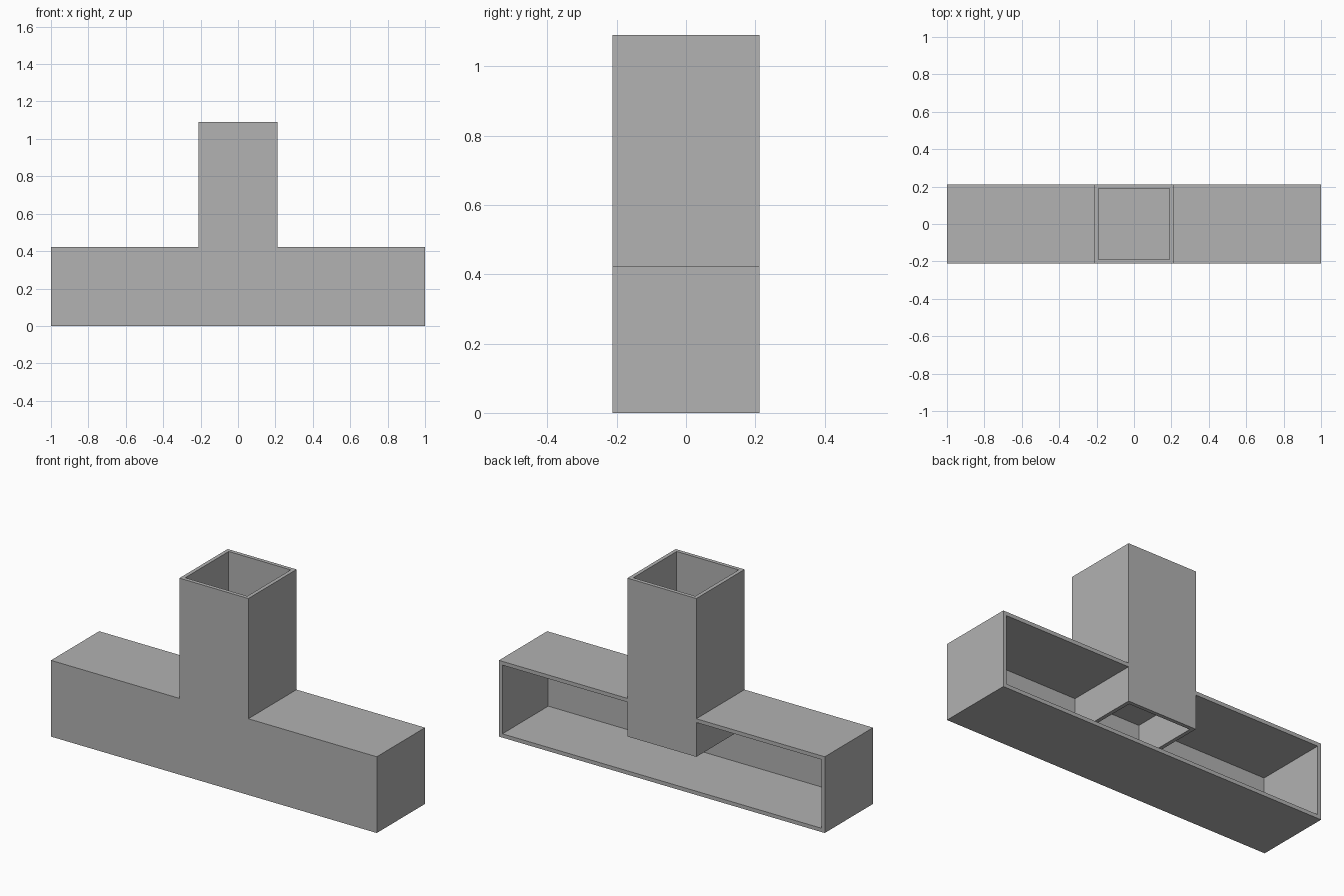
import bpy
from mathutils import Vector

if "Cube" in bpy.data.objects:
    bpy.data.objects.remove(bpy.data.objects["Cube"], do_unlink=True)

HALF = 0.2115      # half width of both box sections
WALL = 0.021
TOP = 1.09

grey = bpy.data.materials.new("plain grey")
grey.use_nodes = True
grey.diffuse_color = (0.445, 0.445, 0.445, 1)
grey.node_tree.nodes["Principled BSDF"].inputs["Base Color"].default_value = grey.diffuse_color


def block(name, low, high):
    """Axis-aligned block between two corners."""
    low, high = Vector(low), Vector(high)
    bpy.ops.mesh.primitive_cube_add(size=1)
    ob = bpy.context.object
    ob.name = name
    for v in ob.data.vertices:
        v.co = [c * s + m for c, s, m in zip(v.co, high - low, (low + high) / 2)]
    ob.data.materials.append(grey)
    return ob


def combine(target, tool, operation):
    """Apply an exact boolean and drop the tool object."""
    mod = target.modifiers.new(operation.title(), "BOOLEAN")
    mod.operation, mod.solver, mod.object = operation, "EXACT", tool
    bpy.context.view_layer.objects.active = target
    bpy.ops.object.modifier_apply(modifier=mod.name)
    bpy.data.objects.remove(tool, do_unlink=True)


inner = HALF - WALL

# Long tray lying on its side, open at the back
body = block("tee_body", (-1, -HALF, 0), (1, HALF, 2 * HALF))
cavity = block("tray_cavity", (WALL - 1, -inner, WALL), (1 - WALL, 1, 2 * HALF - WALL))
combine(body, cavity, "DIFFERENCE")

# Square upright tube, reaching halfway down into the tray
tube = block("upright_tube", (-HALF, -HALF, HALF), (HALF, HALF, TOP))
bore = block("tube_bore", (-inner, -inner, 0), (inner, inner, TOP + 1))
combine(tube, bore, "DIFFERENCE")

# Join both into one continuous skin
combine(body, tube, "UNION")
